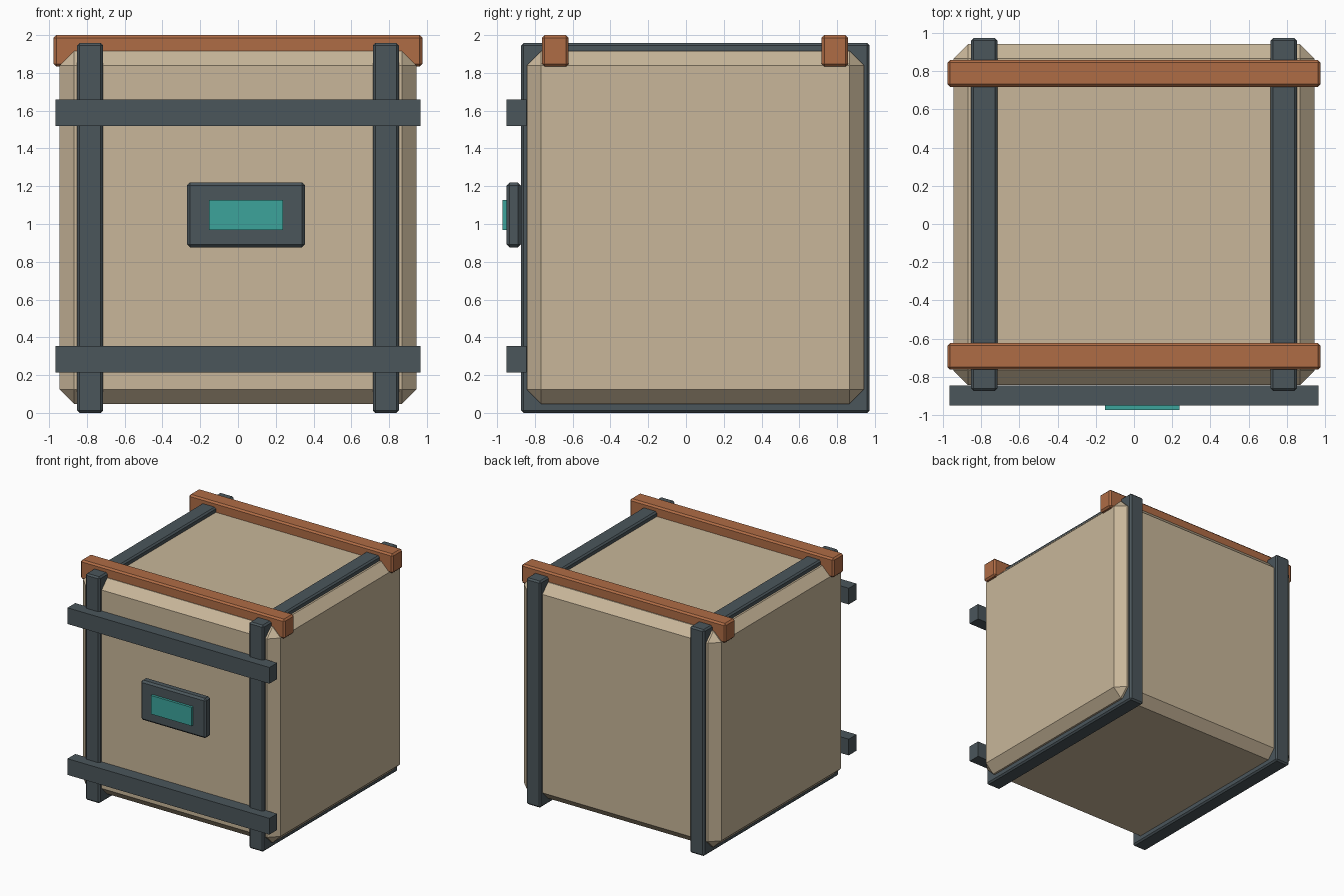
import bpy, bmesh

if "Cube" in bpy.data.objects:
    bpy.data.objects.remove(bpy.data.objects["Cube"])


def material(name, rgb):
    m = bpy.data.materials.new(name)
    m.diffuse_color = (*rgb, 1)
    m.use_nodes = True
    m.node_tree.nodes["Principled BSDF"].inputs["Base Color"].default_value = m.diffuse_color
    return m


TAN = material("tan_shell", (0.58, 0.47, 0.32))
DARK = material("dark_metal", (0.07, 0.093, 0.105))
RUST = material("rust_bar", (0.43, 0.15, 0.06))
TEAL = material("teal_screen", (0.045, 0.37, 0.33))


def box(name, x, y, z, mat, chamfer=0.0):
    """Flat-shaded box from (min, max) ranges, with an optional chamfer."""
    bm = bmesh.new()
    bmesh.ops.create_cube(bm, size=1)
    for v in bm.verts:
        v.co = [(lo + hi) / 2 + c * (hi - lo) for c, (lo, hi) in zip(v.co, (x, y, z))]
    if chamfer:
        bmesh.ops.bevel(bm, geom=bm.edges[:], offset=chamfer, segments=1,
                        profile=0.5, affect='EDGES')
    me = bpy.data.meshes.new(name)
    bm.to_mesh(me)
    bm.free()
    me.materials.append(mat)
    ob = bpy.data.objects.new(name, me)
    bpy.context.collection.objects.link(ob)
    return ob


# Chamfered crate body
box("crate_body", (-0.944, 0.944), (-0.843, 0.942), (0.048, 1.916), TAN, 0.076)

# Straps wrapping front, top, back and bottom
for side, cx in (("left", -0.783), ("right", 0.783)):
    box(f"{side}_strap", (cx - 0.069, cx + 0.069), (-0.873, 0.972), (0, 1.958), DARK, 0.013)

# Bars across the lid
for side, cy in (("front", -0.692), ("back", 0.788)):
    box(f"{side}_lid_bar", (-0.976, 0.976), (cy - 0.07, cy + 0.07), (1.833, 2.0), RUST, 0.014)

# Square-edged rails across the front
for level, cz in (("lower", 0.285), ("upper", 1.59)):
    box(f"{level}_rail", (-0.966, 0.966), (-0.95, -0.844), (cz - 0.07, cz + 0.07), DARK)

# Control panel and its screen
box("control_panel", (-0.27, 0.355), (-0.95, -0.874), (0.876, 1.22), DARK, 0.016)
box("panel_screen", (-0.153, 0.237), (-0.972, -0.945), (0.967, 1.128), TEAL)
